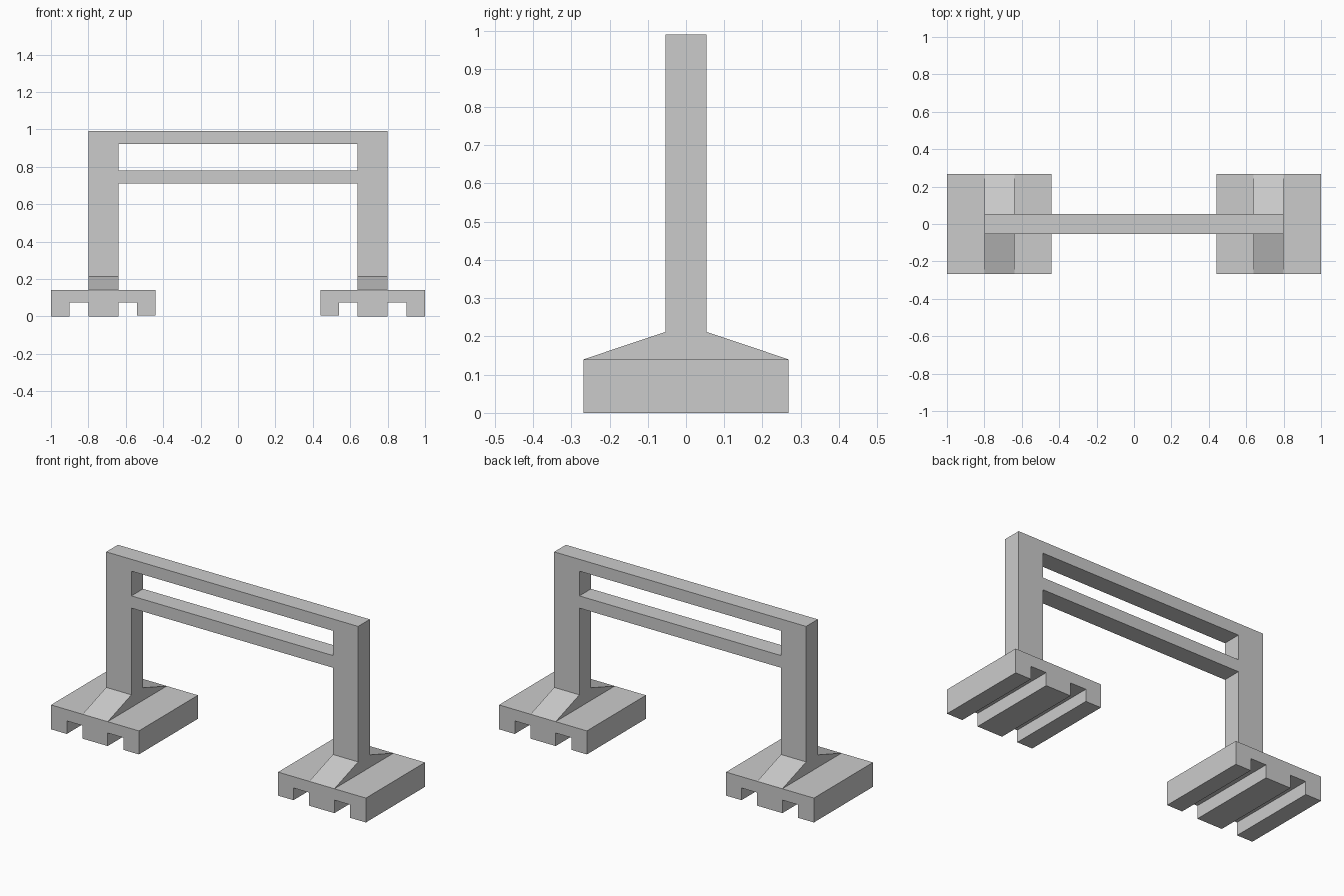
import bpy, bmesh
from mathutils import Vector

if "Cube" in bpy.data.objects:
    bpy.data.objects.remove(bpy.data.objects["Cube"])

HALF_FRAME = 0.053   # half thickness of the posts and rails
HALF_FOOT = 0.268    # half depth of the feet


def extrude_faces(name, polygons, direction):
    """Merge flat polygons into one sheet and extrude it into a solid."""
    bm = bmesh.new()
    for points in polygons:
        bm.faces.new([bm.verts.new(p) for p in points])
    bmesh.ops.remove_doubles(bm, verts=bm.verts, dist=1e-5)
    result = bmesh.ops.extrude_face_region(bm, geom=bm.faces[:], use_keep_orig=True)
    moved = [g for g in result["geom"] if isinstance(g, bmesh.types.BMVert)]
    bmesh.ops.translate(bm, verts=moved, vec=Vector(direction))
    bmesh.ops.recalc_face_normals(bm, faces=bm.faces)
    mesh = bpy.data.meshes.new(name)
    bm.to_mesh(mesh)
    bm.free()
    obj = bpy.data.objects.new(name, mesh)
    bpy.context.collection.objects.link(obj)
    return obj


# Posts and two rails: grid cells joined into one flush frame
xs = [-0.80, -0.64, 0.64, 0.80]
zs = [0.21, 0.71, 0.78, 0.922, 0.99]
cells = []
for i in range(3):
    for j in range(4):
        if i != 1 or j in (1, 3):
            x0, x1, z0, z1 = xs[i], xs[i + 1], zs[j], zs[j + 1]
            cells.append([(x, -HALF_FRAME, z)
                          for x, z in ((x0, z0), (x1, z0), (x1, z1), (x0, z1))])
extrude_faces("frame", cells, (0, 2 * HALF_FRAME, 0))

# Grooved foot profile, from the outer edge to the inner edge
foot = [(1.0, 0.14), (1.0, 0), (0.90, 0), (0.90, 0.075), (0.80, 0.075), (0.80, 0),
        (0.64, 0), (0.64, 0.075), (0.54, 0.075), (0.54, 0.005), (0.442, 0.005),
        (0.442, 0.14)]
# Sloped brace profile seen from the side
brace = [(-HALF_FOOT, 0.14), (HALF_FOOT, 0.14), (HALF_FRAME, 0.212), (-HALF_FRAME, 0.212)]

for side, label in ((-1, "left"), (1, "right")):
    extrude_faces(label + "_foot", [[(side * x, -HALF_FOOT, z) for x, z in foot]],
                  (0, 2 * HALF_FOOT, 0))
    extrude_faces(label + "_brace", [[(side * 0.64, y, z) for y, z in brace]],
                  (side * 0.16, 0, 0))
